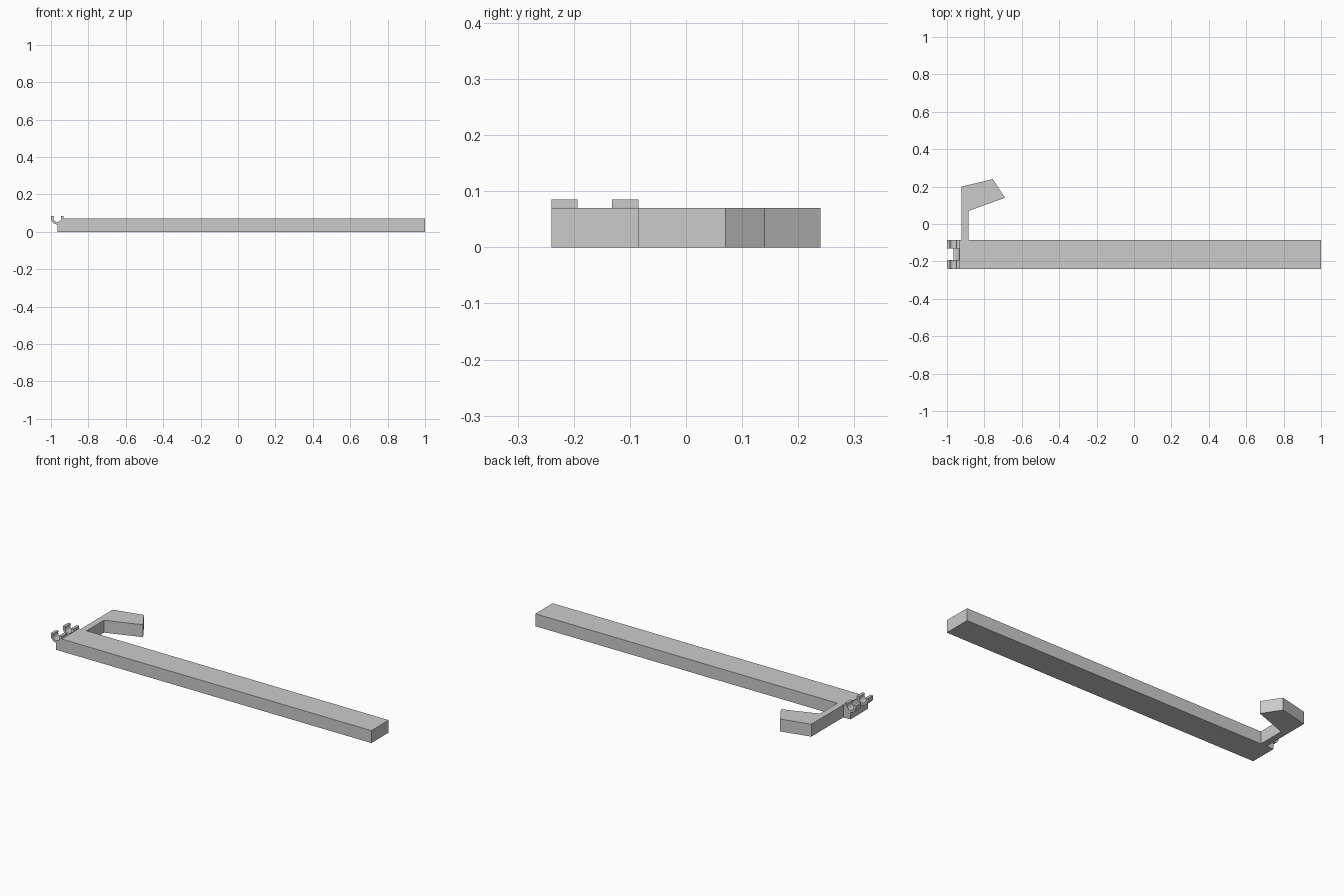
import bpy, bmesh
from math import sin, cos, pi, radians

cube = bpy.data.objects.get("Cube")
if cube:
    bpy.data.objects.remove(cube, do_unlink=True)

grey = bpy.data.materials.new("plain grey")
grey.use_nodes = True
colour = (0.6, 0.6, 0.6, 1)
grey.diffuse_color = colour
grey.node_tree.nodes["Principled BSDF"].inputs["Base Color"].default_value = colour

HEIGHT = 0.07
FRONT, BACK = -0.24, -0.085
CX, CZ, OUTER, INNER = -0.966, 0.073, 0.034, 0.021


def prism(name, points, offset):
    """Extrude a closed outline of 3D points along an offset."""
    bm = bmesh.new()
    face = bm.faces.new([bm.verts.new(p) for p in points])
    ext = bmesh.ops.extrude_face_region(bm, geom=[face])
    moved = [v for v in ext["geom"] if isinstance(v, bmesh.types.BMVert)]
    bmesh.ops.translate(bm, verts=moved, vec=offset)
    bmesh.ops.recalc_face_normals(bm, faces=bm.faces)
    mesh = bpy.data.meshes.new(name)
    bm.to_mesh(mesh)
    bm.free()
    mesh.materials.append(grey)
    obj = bpy.data.objects.new(name, mesh)
    bpy.context.collection.objects.link(obj)
    return obj


def arc(radius, start, end, steps):
    angles = [radians(start + (end - start) * i / steps) for i in range(steps + 1)]
    return [(CX + radius * cos(a), CZ + radius * sin(a)) for a in angles]


def along_y(name, profile, y0, y1):
    return prism(name, [(x, y0, z) for x, z in profile], (0, y1 - y0, 0))


# Long beam with a rounded seat at its top left corner
seat = arc(OUTER, -5, -90, 8)
beam = [(CX, 0), (1, 0), (1, HEIGHT), *seat]
along_y("beam", beam, FRONT, BACK)

# Two open clips sitting in the seat
top = 0.085
clip = arc(OUTER, 180, 360, 16)
clip += [(CX + OUTER, top), (CX + 0.018, top)]
clip += arc(INNER, 25, -205, 16)
clip += [(CX - 0.018, top), (CX - OUTER, top)]
along_y("front_clip", clip, FRONT, -0.193)
along_y("back_clip", clip, -0.132, BACK)

# Hooked arm on the back of the beam
hook = [(-0.922, BACK), (-0.885, BACK), (-0.885, 0.07), (-0.69, 0.14),
        (-0.755, 0.24), (-0.922, 0.2)]
prism("hooked_arm", [(x, y, 0) for x, y in hook], (0, 0, HEIGHT))
